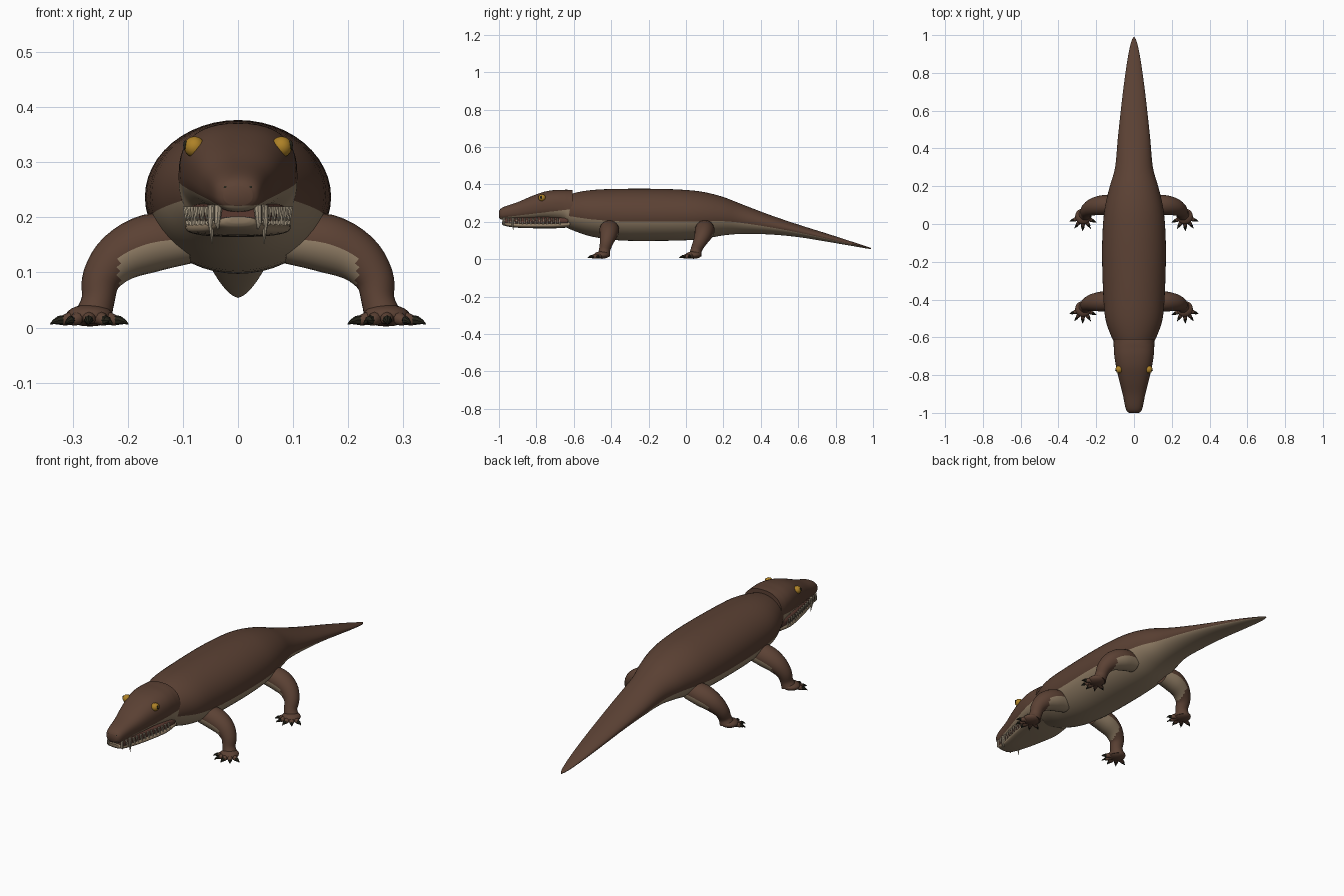
import bpy, bmesh, math
from mathutils import Vector, Matrix

cube = bpy.data.objects.get("Cube")
if cube:
    bpy.data.objects.remove(cube, do_unlink=True)


def material(name, r, g, b):
    m = bpy.data.materials.new(name)
    m.use_nodes = True
    m.diffuse_color = (r, g, b, 1)
    bsdf = next(n for n in m.node_tree.nodes if n.type == 'BSDF_PRINCIPLED')
    bsdf.inputs["Base Color"].default_value = (r, g, b, 1)
    bsdf.inputs["Roughness"].default_value = 0.8
    return m


BROWN = material("hide_brown", 0.105, 0.053, 0.034)
BEIGE = material("belly_beige", 0.30, 0.22, 0.14)
YELLOW = material("eye_yellow", 0.42, 0.22, 0.02)
DARK = material("claw_dark", 0.018, 0.017, 0.01)
IVORY = material("tooth_ivory", 0.42, 0.35, 0.25)
MOUTH = material("mouth_red_brown", 0.10, 0.042, 0.03)


def finish(name, bm, mats, rule=None, angle=40):
    """Turn a bmesh into a smooth object; rule(centre, normal) picks the material."""
    bmesh.ops.recalc_face_normals(bm, faces=bm.faces)
    bm.normal_update()
    if rule:
        for f in bm.faces:
            f.material_index = int(rule(f.calc_center_median(), f.normal))
    mesh = bpy.data.meshes.new(name)
    bm.to_mesh(mesh)
    bm.free()
    ob = bpy.data.objects.new(name, mesh)
    bpy.context.collection.objects.link(ob)
    for m in mats:
        mesh.materials.append(m)
    bpy.ops.object.select_all(action='DESELECT')
    ob.select_set(True)
    bpy.context.view_layer.objects.active = ob
    bpy.ops.object.shade_smooth_by_angle(angle=math.radians(angle))
    return ob


def spline(pts, steps):
    """Catmull-Rom through tuples of any length."""
    out, last = [], len(pts) - 1
    for i in range(last):
        a, b, c, d = (pts[max(0, min(last, i + k))] for k in (-1, 0, 1, 2))
        for s in range(steps):
            t = s / steps
            out.append([0.5 * (2 * q + (r - p) * t + (2 * p - 5 * q + 4 * r - u) * t * t
                        + (3 * q - p - 3 * r + u) * t ** 3) for p, q, r, u in zip(a, b, c, d)])
    return out + [list(pts[-1])]


def loft(bm, rings):
    rows = [[bm.verts.new(p) for p in ring] for ring in rings]
    n = len(rows[0])
    for a, b in zip(rows, rows[1:]):
        for i in range(n):
            bm.faces.new((a[i], a[(i + 1) % n], b[(i + 1) % n], b[i]))
    bm.faces.new(rows[0])
    bm.faces.new(rows[-1][::-1])


def section(y, w, top, bot, n=48, power=2.0):
    """Superellipse across the body at y."""
    ring = []
    for i in range(n):
        a = math.tau * i / n
        c, s = math.cos(a), math.sin(a)
        x = math.copysign(abs(c) ** (2 / power), c) * w
        z = math.copysign(abs(s) ** (2 / power), s) * (top - bot) / 2
        ring.append((x, y, (top + bot) / 2 + z))
    return ring


def tube(bm, pts, n=16):
    """Round limb through (x, y, z, radius) points."""
    rings = []
    for i, p in enumerate(pts):
        a, b = pts[max(i - 1, 0)], pts[min(i + 1, len(pts) - 1)]
        t = (Vector(b[:3]) - Vector(a[:3])).normalized()
        ref = Vector((0, 1, 0)) if abs(t.y) < 0.8 else Vector((0, 0, 1))
        u = (ref - t * ref.dot(t)).normalized()
        v = t.cross(u)
        rings.append([Vector(p[:3]) + p[3] * (u * math.cos(k * math.tau / n)
                      + v * math.sin(k * math.tau / n)) for k in range(n)])
    loft(bm, rings)


def ball(bm, centre, size, segs=20):
    bmesh.ops.create_uvsphere(bm, u_segments=segs, v_segments=segs // 2, radius=1,
                              matrix=Matrix.Translation(centre) @ Matrix.Diagonal((*size, 1)))


# Body and tail: (y, half width, top, bottom)
body = spline([(-.66, .085, .33, .18), (-.6, .118, .353, .152), (-.5, .152, .37, .12),
               (-.35, .164, .376, .1), (-.15, .169, .376, .098), (0, .164, .37, .101),
               (.1, .152, .358, .11), (.2, .128, .332, .127), (.3, .1, .293, .135),
               (.45, .086, .236, .132), (.6, .07, .185, .118), (.75, .052, .138, .094),
               (.88, .033, .096, .072), (.96, .016, .07, .058), (.99, .003, .06, .054)], 4)
bm = bmesh.new()
loft(bm, [section(*r) for r in body])


def body_side(c, _):
    i = min(range(len(body) - 1), key=lambda k: abs((body[k][0] + body[k + 1][0]) / 2 - c.y))
    top, bot = ((body[i][k] + body[i + 1][k]) / 2 for k in (2, 3))
    return c.z < bot + 0.37 * (top - bot)


finish("body_and_tail", bm, [BROWN, BEIGE], body_side)

# Skull with pale lips below a slanted cut line
skull = spline([(-1, .026, .257, .222), (-.99, .038, .27, .213), (-.965, .047, .283, .21),
                (-.9, .06, .305, .21), (-.83, .078, .335, .21), (-.76, .094, .36, .21),
                (-.7, .104, .37, .205), (-.655, .107, .371, .195), (-.63, .108, .371, .175),
                (-.608, .107, .369, .18)], 5)
bm = bmesh.new()
loft(bm, [section(*r, power=2.4) for r in skull])
lip_point, lip_normal = Vector((0, -1, .221)), Vector((0, -.12, 1))
bmesh.ops.bisect_plane(bm, geom=bm.verts[:] + bm.edges[:] + bm.faces[:],
                       plane_co=lip_point, plane_no=lip_normal)
finish("skull", bm, [BROWN, BEIGE], lambda c, _: (c - lip_point).dot(lip_normal) < 0, 50)


def skull_width(y):
    return min(skull, key=lambda r: abs(r[0] - y))[1]


# Lower jaw and mouth lining
bm = bmesh.new()
loft(bm, [section(*r, power=2.6) for r in spline(
    [(-.985, .02, .202, .19), (-.97, .038, .201, .178), (-.9, .055, .196, .168),
     (-.8, .078, .195, .165), (-.7, .095, .197, .165), (-.62, .092, .205, .17)], 4)])
finish("lower_jaw", bm, [BEIGE], angle=50)
bm = bmesh.new()
loft(bm, [section(y, skull_width(y) * .86, .23, .18, 32, 3) for y in (-.97, -.9, -.8, -.7, -.63)])
finish("mouth_lining", bm, [MOUTH])

# Teeth: small rows plus long fangs
bm = bmesh.new()
for s in (-1, 1):
    for i in range(13):
        y = -.95 + i * .022
        x = s * skull_width(y) * .9
        tube(bm, [(x, y, .22, .006), (x, y, .193, .0008)], 6)
        tube(bm, [(x * .97, y + .011, .185, .005), (x * .97, y + .011, .211, .0008)], 6)
    for x, y, tip in ((.047, -.925, .152), (.036, -.972, .178)):
        tube(bm, [(s * x, y, .222, .008), (s * (x + .002), y - .003, .19, .006),
                  (s * x, y + .003, tip, .0008)], 8)
finish("teeth", bm, [IVORY])

for s, side in ((1, "left"), (-1, "right")):
    # Eyes, pupils and nostrils
    bm = bmesh.new()
    ball(bm, (s * .079, -.77, .328), (.019, .02, .019))
    finish("eye_" + side, bm, [YELLOW])
    bm = bmesh.new()
    ball(bm, (s * .0955, -.774, .331), (.004, .006, .009), 12)
    finish("pupil_" + side, bm, [DARK])
    bm = bmesh.new()
    ball(bm, (s * .022, -.992, .254), (.006, .007, .005), 12)
    finish("nostril_" + side, bm, [DARK])

    # Legs: hip, knee, ankle; pale on the inner underside
    for part, y, lean in (("front", -.41, .025), ("hind", .1, .045)):
        bm = bmesh.new()
        tube(bm, spline([(s * .09, y, .162, .046), (s * .16, y, .153, .053),
                         (s * .215, y - lean * .2, .128, .046),
                         (s * .247, y - lean * .6, .09, .036),
                         (s * .254, y - lean, .05, .03),
                         (s * .262, y - lean - .005, .022, .034)], 4), 24)
        finish(f"{part}_leg_{side}", bm, [BROWN, BEIGE],
               lambda c, n: abs(c.x) < .215 and n.z < -.1 and n.x * s < .5)

        # Foot: flat palm, splayed toes, dark claws
        fx, fy = .269, y - lean - .015
        feet, claws = bmesh.new(), bmesh.new()
        ball(feet, (s * fx, fy, .022), (.043, .042, .02))
        for k in range(5):
            a = math.radians(-66 + 34 * k)
            dx, dy = s * math.sin(a), -math.cos(a)

            def at(d, z, r):
                return (s * fx + dx * d, fy + dy * d, z, r)
            tube(feet, [at(.015, .018, .013), at(.04, .016, .012),
                        at(.053, .012, .009), at(.057, .011, .004)], 10)
            tube(claws, [at(.046, .014, .0095), at(.06, .013, .008),
                         at(.07, .01, .004), at(.077, .006, .0006)], 8)
        finish(f"{part}_foot_{side}", feet, [BROWN])
        finish(f"{part}_claws_{side}", claws, [DARK])
